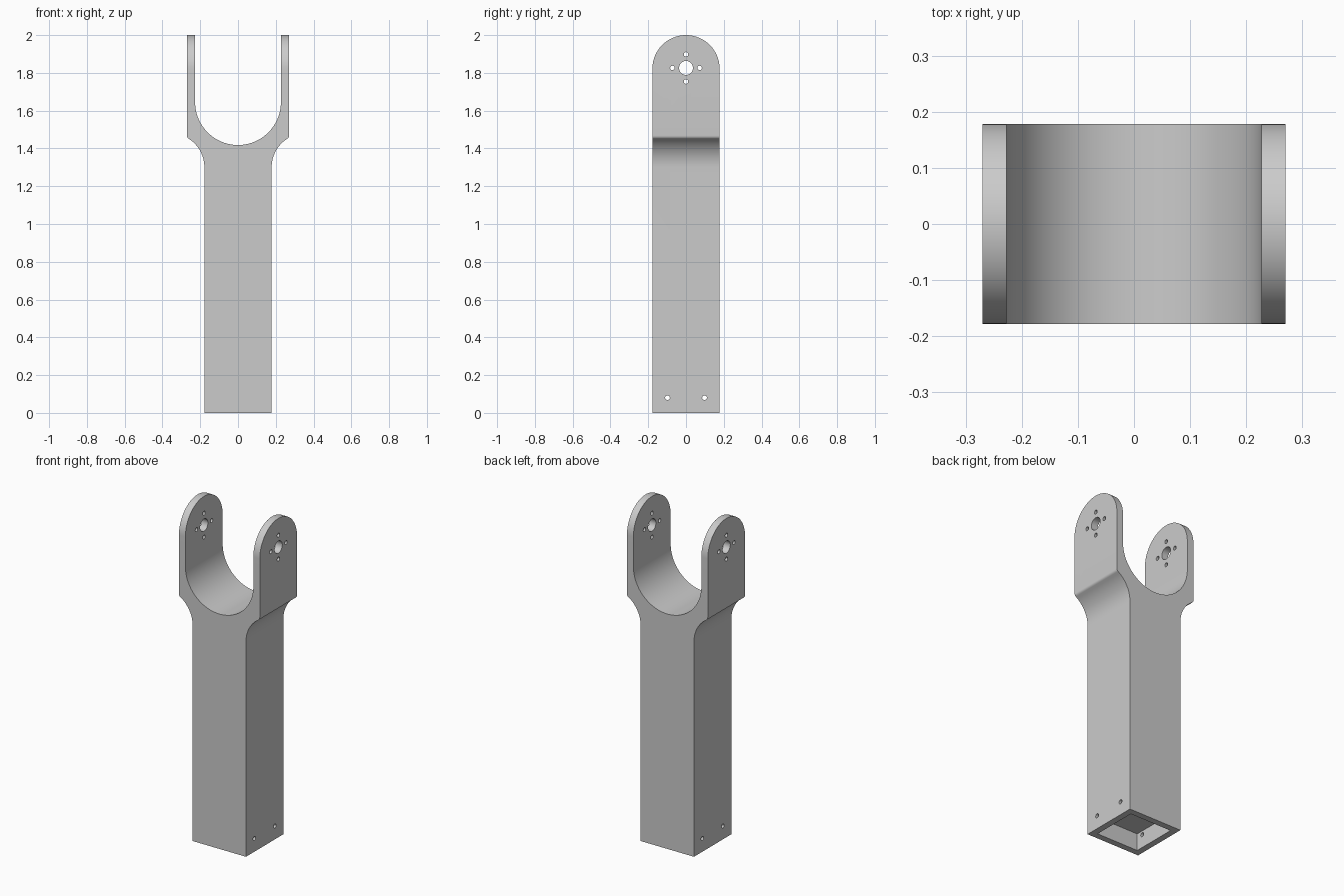
import bpy, bmesh
from math import sin, cos, pi, radians
from mathutils import Vector, Matrix

cube = bpy.data.objects.get("Cube")
if cube:
    bpy.data.objects.remove(cube)

grey = bpy.data.materials.new("light grey")
grey.use_nodes = True
colour = (0.6, 0.6, 0.6, 1)
grey.diffuse_color = colour
grey.node_tree.nodes["Principled BSDF"].inputs["Base Color"].default_value = colour

HALF = 0.178        # half width of the square shaft
ARM_IN, ARM_OUT = 0.227, 0.27


def arc(cx, cz, r, start, end, n):
    return [(cx + r * cos(radians(start + (end - start) * i / n)),
             cz + r * sin(radians(start + (end - start) * i / n))) for i in range(n + 1)]


def extrude(name, points, axis, half):
    """Extrude a 2D outline (side, z) symmetrically along x or y."""
    def place(s, z, d):
        return (d, s, z) if axis == "x" else (s, d, z)
    bm = bmesh.new()
    face = bm.faces.new([bm.verts.new(place(s, z, -half)) for s, z in points])
    new = bmesh.ops.extrude_face_region(bm, geom=[face])["geom"]
    verts = [v for v in new if isinstance(v, bmesh.types.BMVert)]
    bmesh.ops.translate(bm, verts=verts, vec=Vector(place(0, 0, 2 * half)))
    bmesh.ops.recalc_face_normals(bm, faces=bm.faces)
    mesh = bpy.data.meshes.new(name)
    bm.to_mesh(mesh)
    bm.free()
    mesh.materials.append(grey)
    ob = bpy.data.objects.new(name, mesh)
    bpy.context.collection.objects.link(ob)
    return ob


def boolean(target, cutter, operation):
    cutter.hide_render = True
    mod = target.modifiers.new("cut", "BOOLEAN")
    mod.operation, mod.object, mod.solver = operation, cutter, "EXACT"
    bpy.context.view_layer.objects.active = target
    bpy.ops.object.modifier_apply(modifier=mod.name)
    bpy.data.objects.remove(cutter)


# Fork outline: shaft, concave flare, small shoulder round, arm, round saddle
flare = arc(HALF + 0.18, 1.30, 0.18, 180, 122.5, 14)
fx, fz = flare[-1]
shoulder = []
for i in range(1, 7):
    t = i / 6
    bx, bz = ARM_OUT, fz + (ARM_OUT - fx) * 0.65
    shoulder.append(((1-t)**2 * fx + 2*t*(1-t) * bx + t*t * ARM_OUT,
                     (1-t)**2 * fz + 2*t*(1-t) * bz + t*t * (bz + 0.012)))
saddle = arc(0, 1.645, ARM_IN, 0, -90, 24)
right_half = [(HALF, 0)] + flare + shoulder + [(ARM_OUT, 2.05), (ARM_IN, 2.05)] + saddle
left_half = [(-x, z) for x, z in reversed(right_half[:-1])]
fork = extrude("fork_bracket", right_half + left_half, "y", HALF)

# Rounded arm tops
dome = [(-0.3, 1.822), (-0.3, -0.1), (0.3, -0.1), (0.3, 1.822)]
dome = [(-HALF, -0.1), (HALF, -0.1)] + arc(0, 2 - HALF, HALF, 0, 180, 48)
boolean(fork, extrude("dome_cutter", dome, "x", 0.5), "INTERSECT")

# Bearing hole, four screw holes around it, two mounting holes at the foot
PIVOT = 1.826
holes = [(0, PIVOT, 0.037, 32)]
holes += [(0.072 * cos(k * pi / 2), PIVOT + 0.072 * sin(k * pi / 2), 0.012, 16) for k in range(4)]
holes += [(side * 0.098, 0.08, 0.0125, 16) for side in (-1, 1)]
for y, z, r, n in holes:
    boolean(fork, extrude("hole_cutter", arc(y, z, r, 0, 360, n)[:-1], "x", 0.5), "DIFFERENCE")

# Square socket in the foot
S = 0.14
socket = [(-S, -0.1), (S, -0.1), (S, 0.103), (-S, 0.103)]
boolean(fork, extrude("socket_cutter", socket, "y", S), "DIFFERENCE")

# Smooth curves, sharp edges
bpy.ops.object.select_all(action="DESELECT")
fork.select_set(True)
bpy.context.view_layer.objects.active = fork
bpy.ops.object.shade_smooth_by_angle(angle=radians(30))
